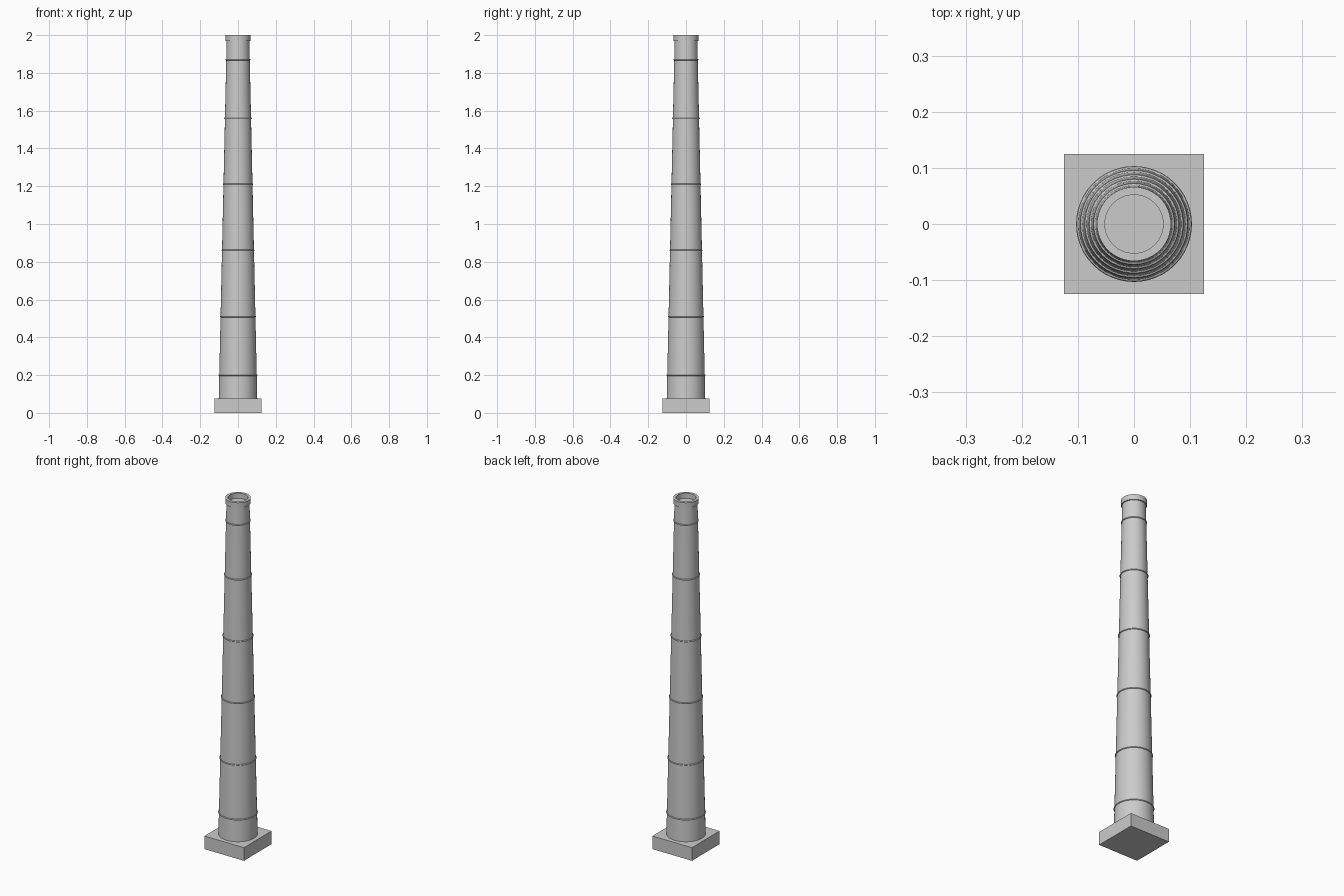
import bpy, bmesh, math

cube = bpy.data.objects.get("Cube")
if cube:
    bpy.data.objects.remove(cube, do_unlink=True)

GREY = (0.6, 0.6, 0.6)
mat = bpy.data.materials.new("light_grey")
mat.use_nodes = True
mat.diffuse_color = (*GREY, 1)
mat.node_tree.nodes["Principled BSDF"].inputs["Base Color"].default_value = (*GREY, 1)

SEGMENTS = 48
BASE_TOP, SHAFT_TOP = 0.075, 1.97
R_BOTTOM, R_TOP = 0.102, 0.06


def finish(obj, name, smooth=True):
    obj.name = obj.data.name = name
    obj.data.materials.append(mat)
    if smooth:
        bpy.ops.object.shade_smooth_by_angle(angle=math.radians(40))


def shaft_radius(z):
    t = (z - BASE_TOP) / (SHAFT_TOP - BASE_TOP)
    return R_BOTTOM + t * (R_TOP - R_BOTTOM)


# Square plinth
bpy.ops.mesh.primitive_cube_add(size=1, location=(0, 0, BASE_TOP / 2))
plinth = bpy.context.object
plinth.scale = (0.25, 0.25, BASE_TOP)
bpy.ops.object.transform_apply(location=False, rotation=False, scale=True)
finish(plinth, "plinth", smooth=False)

# Tapered shaft, closed under the rim
bpy.ops.mesh.primitive_cone_add(vertices=SEGMENTS, radius1=R_BOTTOM, radius2=R_TOP,
                                depth=SHAFT_TOP - BASE_TOP,
                                location=(0, 0, (SHAFT_TOP + BASE_TOP) / 2))
finish(bpy.context.object, "shaft")

# Thin rounded bands around the shaft
for i, z in enumerate((0.2, 0.51, 0.86, 1.21, 1.56, 1.87), 1):
    bpy.ops.mesh.primitive_torus_add(major_segments=SEGMENTS, minor_segments=8,
                                     major_radius=shaft_radius(z), minor_radius=0.004,
                                     location=(0, 0, z))
    finish(bpy.context.object, f"band_{i}")

# Hollow rim at the top: a square section spun into a ring
bm = bmesh.new()
section = [bm.verts.new((r, 0, z)) for r, z in
           ((0.052, SHAFT_TOP), (0.066, SHAFT_TOP), (0.066, 2.0), (0.052, 2.0))]
edges = [bm.edges.new((section[i], section[(i + 1) % 4])) for i in range(4)]
bmesh.ops.spin(bm, geom=section + edges, cent=(0, 0, 0), axis=(0, 0, 1),
               angle=math.tau, steps=SEGMENTS)
bmesh.ops.remove_doubles(bm, verts=bm.verts, dist=0.0001)
bmesh.ops.recalc_face_normals(bm, faces=bm.faces)
mesh = bpy.data.meshes.new("top_rim")
bm.to_mesh(mesh)
bm.free()
rim = bpy.data.objects.new("top_rim", mesh)
bpy.context.collection.objects.link(rim)
bpy.ops.object.select_all(action="DESELECT")
rim.select_set(True)
bpy.context.view_layer.objects.active = rim
finish(rim, "top_rim")
